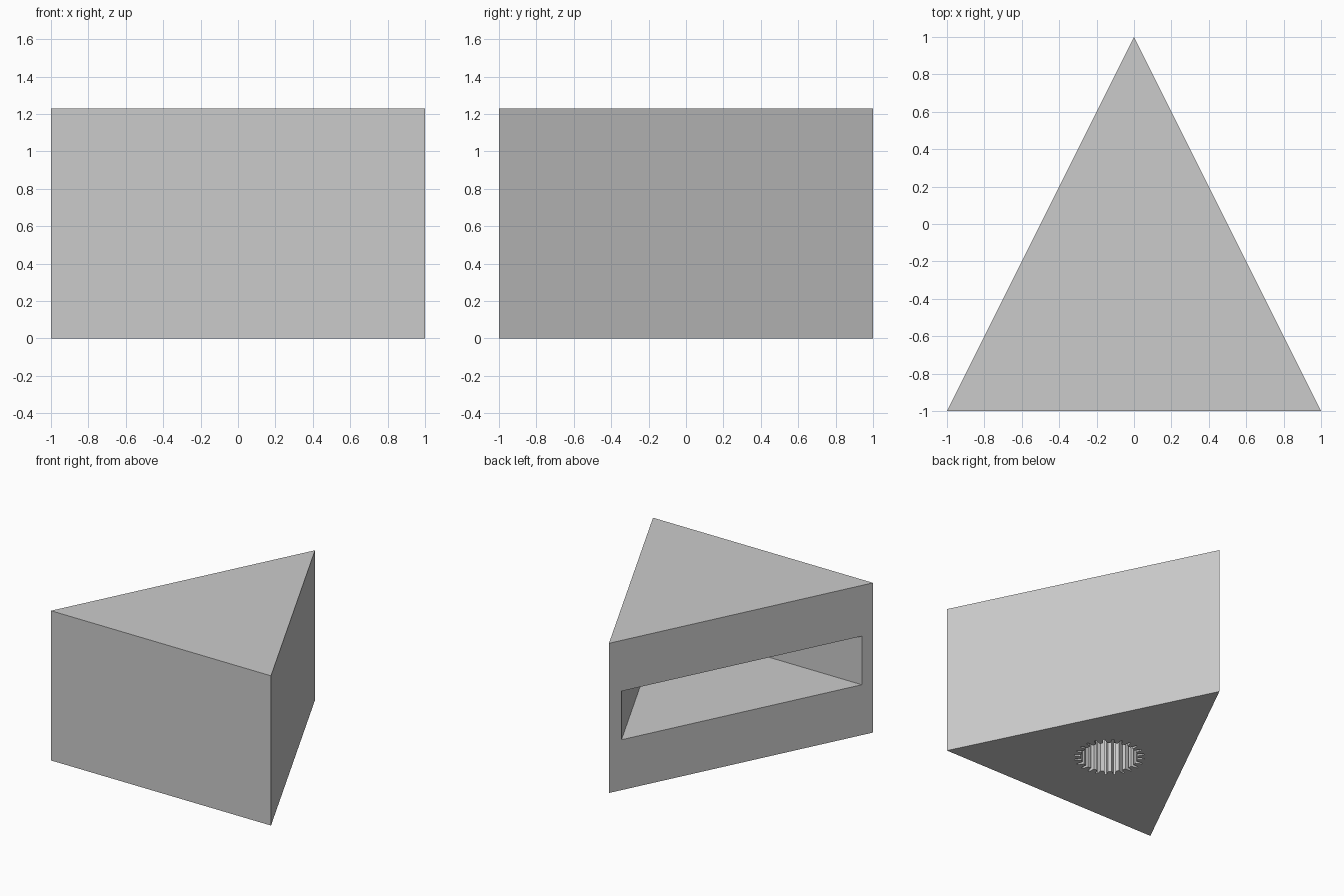
import bpy
import bmesh
from math import cos, sin, tau

HEIGHT = 1.23
TEETH = 24

cube = bpy.data.objects.get("Cube")
if cube:
    bpy.data.objects.remove(cube, do_unlink=True)

grey = bpy.data.materials.new("plain grey")
grey.use_nodes = True
colour = (0.6, 0.6, 0.6, 1)
grey.diffuse_color = colour
grey.node_tree.nodes["Principled BSDF"].inputs["Base Color"].default_value = colour


def prism(name, outline, bottom, top):
    """Extrude a flat outline upwards into a closed solid."""
    bm = bmesh.new()
    base = bm.faces.new([bm.verts.new((x, y, bottom)) for x, y in outline])
    result = bmesh.ops.extrude_face_region(bm, geom=[base], use_keep_orig=True)
    raised = [v for v in result["geom"] if isinstance(v, bmesh.types.BMVert)]
    bmesh.ops.translate(bm, verts=raised, vec=(0, 0, top - bottom))
    bmesh.ops.recalc_face_normals(bm, faces=bm.faces)
    mesh = bpy.data.meshes.new(name)
    bm.to_mesh(mesh)
    bm.free()
    mesh.materials.append(grey)
    obj = bpy.data.objects.new(name, mesh)
    bpy.context.collection.objects.link(obj)
    return obj


def cut(target, cutter):
    """Subtract the cutter from the target, then discard it."""
    cutter.hide_render = True
    mod = target.modifiers.new(cutter.name, "BOOLEAN")
    mod.operation = "DIFFERENCE"
    mod.solver = "EXACT"
    mod.object = cutter
    bpy.context.view_layer.objects.active = target
    bpy.ops.object.modifier_apply(modifier=mod.name)
    bpy.data.objects.remove(cutter, do_unlink=True)


# Triangular body
body = prism("wedge_body", [(-1, -1), (1, -1), (0, 1)], 0, HEIGHT)

# Triangular pocket, open along one slanted side
pocket = prism("side_pocket", [(-1.3, -0.915), (0.8625, -0.915), (-0.2, 1.21)], 0.414, 0.813)
cut(body, pocket)

# Blind splined socket in the underside
spline = []
for tooth in range(TEETH):
    for offset, radius in ((0, 0.215), (0.5, 0.215), (0.65, 0.265), (0.85, 0.265)):
        angle = tau * (tooth + offset) / TEETH
        spline.append((radius * cos(angle), -0.29 + radius * sin(angle)))
cut(body, prism("splined_socket", spline, -0.1, 0.33))
